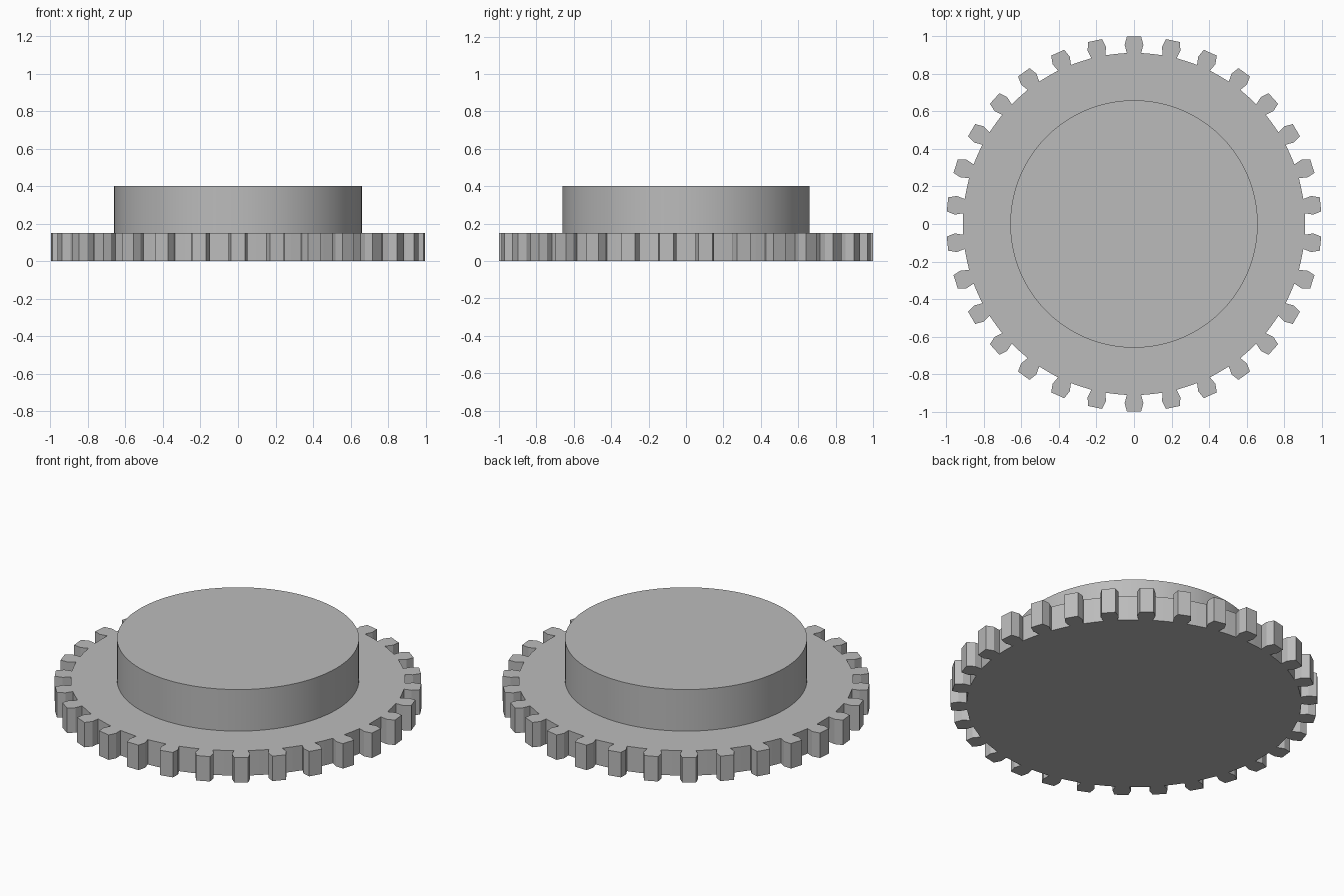
import bpy
import bmesh
from math import cos, sin, pi, radians

cube = bpy.data.objects.get("Cube")
if cube:
    bpy.data.objects.remove(cube, do_unlink=True)

TEETH = 30
ROOT, BULGE, TIP = 0.912, 0.955, 1.0
PLATE_TOP, HUB_TOP, HUB_RADIUS = 0.15, 0.4, 0.66

grey = bpy.data.materials.new("plain_grey")
grey.use_nodes = True
colour = (0.5, 0.5, 0.5, 1)
grey.diffuse_color = colour
grey.node_tree.nodes["Principled BSDF"].inputs["Base Color"].default_value = colour


def extruded(name, outline, bottom, top):
    """Closed prism from an outline of (x, y) points."""
    bm = bmesh.new()
    base = bm.faces.new([bm.verts.new((x, y, bottom)) for x, y in outline])
    result = bmesh.ops.extrude_face_region(bm, geom=[base], use_keep_orig=True)
    verts = [v for v in result["geom"] if isinstance(v, bmesh.types.BMVert)]
    bmesh.ops.translate(bm, verts=verts, vec=(0, 0, top - bottom))
    bmesh.ops.recalc_face_normals(bm, faces=bm.faces)
    mesh = bpy.data.meshes.new(name)
    bm.to_mesh(mesh)
    bm.free()
    mesh.materials.append(grey)
    obj = bpy.data.objects.new(name, mesh)
    bpy.context.collection.objects.link(obj)
    return obj


# Toothed plate: each tooth bulges at mid height and narrows at root and tip
half_tooth = [(0.038, ROOT), (0.05, BULGE), (0.038, TIP)]
tooth = half_tooth + [(-x, y) for x, y in reversed(half_tooth)]
outline = []
for i in range(TEETH):
    a = 2 * pi * i / TEETH
    outline += [(x * cos(a) - y * sin(a), x * sin(a) + y * cos(a)) for x, y in tooth]
    # Middle of the gap keeps the root round
    a += pi / TEETH
    outline.append((-ROOT * sin(a), ROOT * cos(a)))
extruded("gear_plate", outline, 0, PLATE_TOP)

# Raised round hub
SIDES = 96
circle = [(HUB_RADIUS * cos(2 * pi * i / SIDES), HUB_RADIUS * sin(2 * pi * i / SIDES))
          for i in range(SIDES)]
hub = extruded("hub", circle, PLATE_TOP, HUB_TOP)
bpy.ops.object.select_all(action="DESELECT")
hub.select_set(True)
bpy.context.view_layer.objects.active = hub
bpy.ops.object.shade_smooth_by_angle(angle=radians(30))
